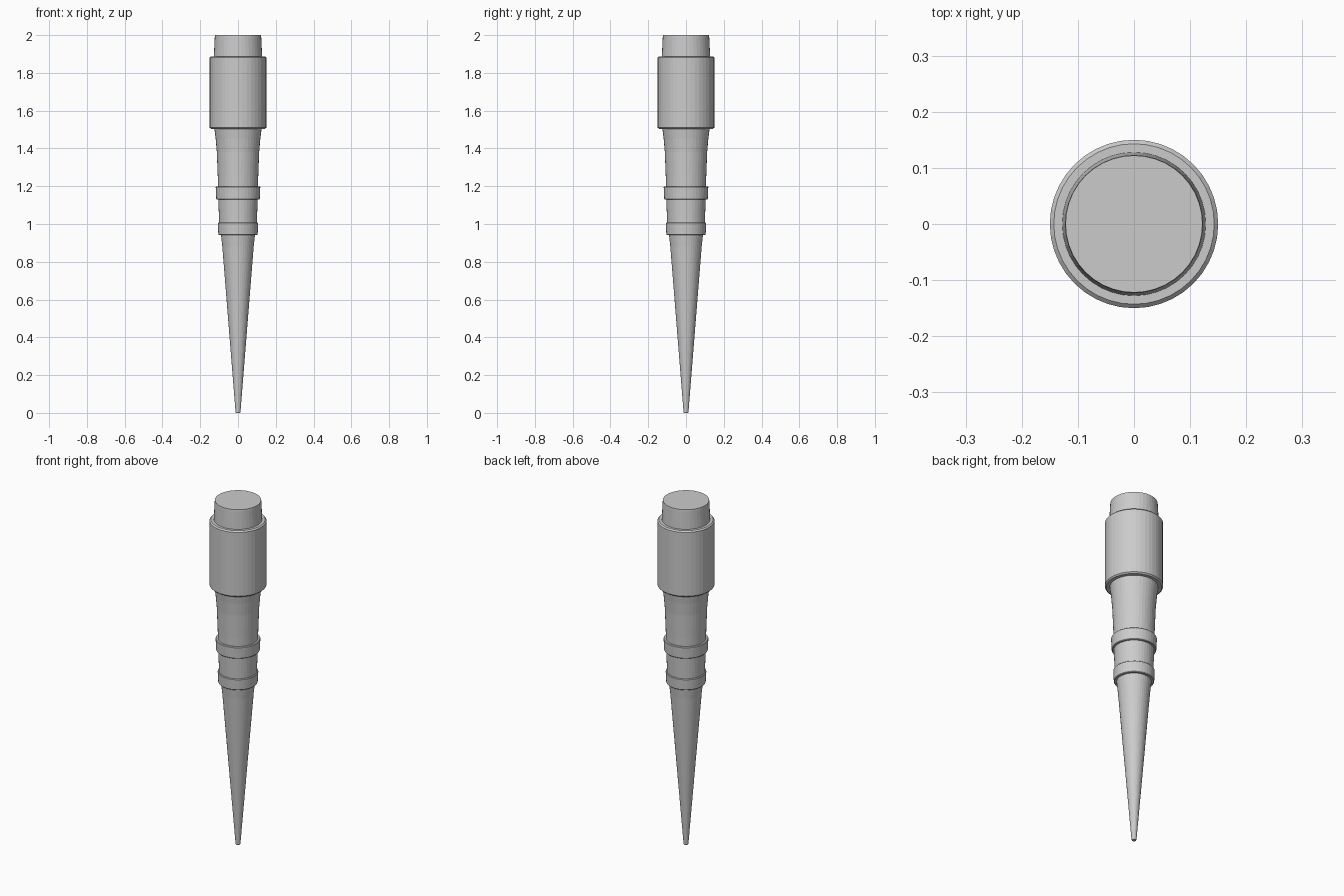
import bpy, bmesh
from math import pi, cos, sin

if "Cube" in bpy.data.objects:
    bpy.data.objects.remove(bpy.data.objects["Cube"])

SIDES = 40


def lathe(name, profile):
    """Closed solid of revolution about z from (radius, z) points, bottom to top."""
    bm = bmesh.new()
    rings = [[bm.verts.new((r * cos(2 * pi * i / SIDES), r * sin(2 * pi * i / SIDES), z))
              for i in range(SIDES)] for r, z in profile]
    for low, high in zip(rings, rings[1:]):
        for i in range(SIDES):
            j = (i + 1) % SIDES
            bm.faces.new((low[i], low[j], high[j], high[i]))
    bm.faces.new(rings[0][::-1])
    bm.faces.new(rings[-1])
    mesh = bpy.data.meshes.new(name)
    bm.to_mesh(mesh)
    bm.free()
    obj = bpy.data.objects.new(name, mesh)
    bpy.context.collection.objects.link(obj)
    return obj


def collar(name, z0, z1, r0, r1, c):
    """Band with small chamfers on both rims."""
    return lathe(name, [(r0 - c, z0), (r0, z0 + c), (r1, z1 - c), (r1 - c, z1)])


# Long tapered spike
lathe("spike", [(0.011, 0), (0.013, 0.005), (0.083, 0.88), (0.092, 0.96)])

# Waisted grip between the spike and the sleeve
lathe("grip", [(0.098, 0.96), (0.1, 1.01), (0.105, 1.16), (0.107, 1.25),
               (0.112, 1.38), (0.118, 1.45), (0.127, 1.52)])

# Two raised rings
collar("lower_ring", 0.942, 1.007, 0.104, 0.107, 0.003)
collar("upper_ring", 1.13, 1.198, 0.115, 0.118, 0.003)

# Thick sleeve and the end plug above it
collar("sleeve", 1.503, 1.888, 0.15, 0.15, 0.007)
lathe("end_plug", [(0.128, 1.87), (0.128, 1.885), (0.123, 1.99), (0.122, 2.0)])
